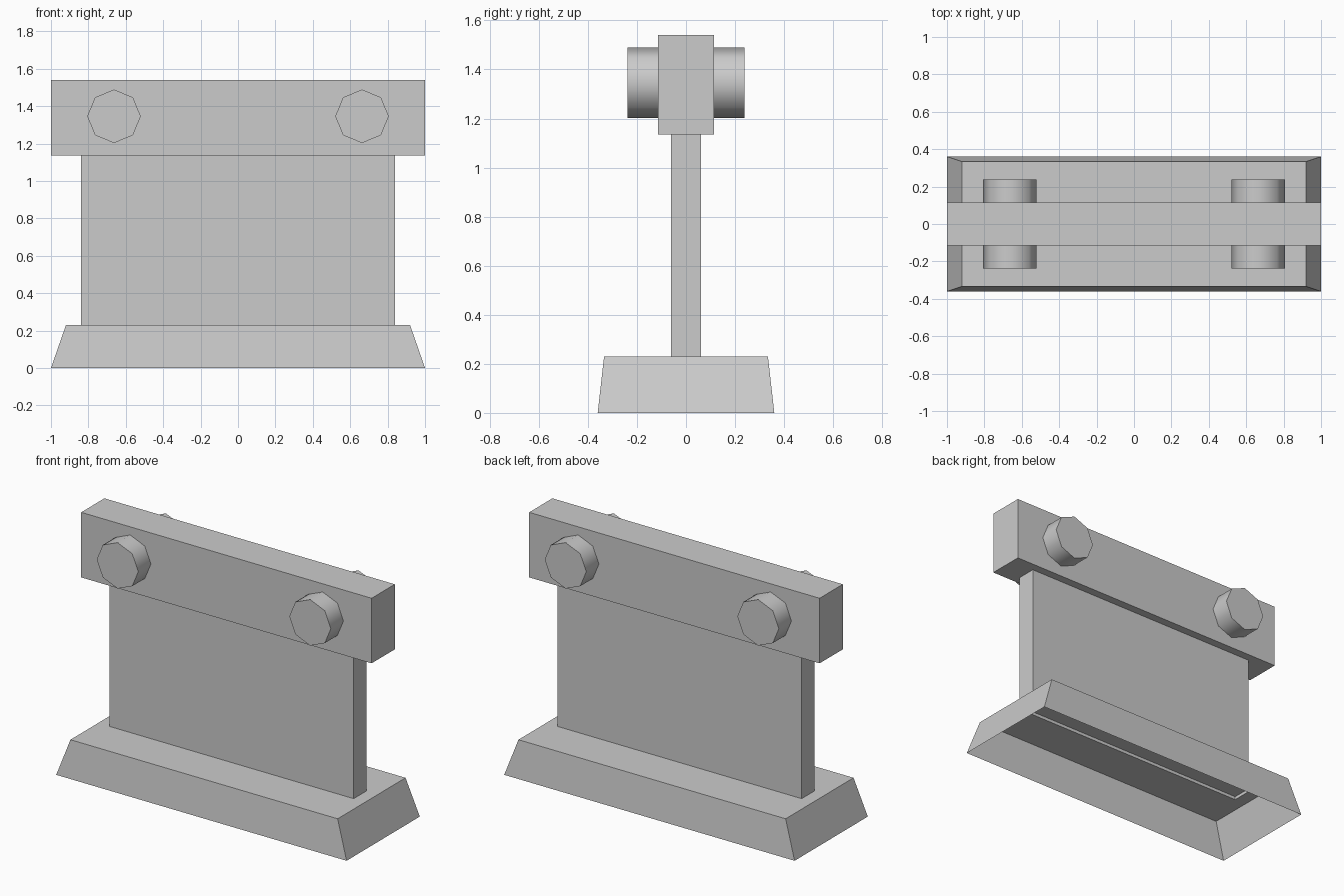
import bpy
import bmesh
import math

cube = bpy.data.objects.get("Cube")
if cube:
    bpy.data.objects.remove(cube, do_unlink=True)

grey = bpy.data.materials.new("plain grey")
grey.use_nodes = True
colour = (0.6, 0.6, 0.6, 1)
grey.diffuse_color = colour
grey.node_tree.nodes["Principled BSDF"].inputs["Base Color"].default_value = colour


def stack(name, loops, bottom=True):
    """Join rectangles (half width, half depth, height) from bottom to top."""
    bm = bmesh.new()
    corners = ((-1, -1), (1, -1), (1, 1), (-1, 1))
    rings = [[bm.verts.new((sx * hx, sy * hy, z)) for sx, sy in corners]
             for hx, hy, z in loops]
    for low, high in zip(rings, rings[1:]):
        for i in range(4):
            j = (i + 1) % 4
            bm.faces.new((low[i], low[j], high[j], high[i]))
    bm.faces.new(rings[-1])
    if bottom:
        bm.faces.new(rings[0][::-1])
    mesh = bpy.data.meshes.new(name)
    bm.to_mesh(mesh)
    bm.free()
    mesh.materials.append(grey)
    obj = bpy.data.objects.new(name, mesh)
    bpy.context.collection.objects.link(obj)


# Hollow tapered base, with a shallow raised socket under the panel
stack("base", [(1, 0.36, 0), (0.92, 0.334, 0.23), (0.84, 0.062, 0.23),
               (0.84, 0.062, 0.25)], bottom=False)

# Upright panel and the beam across its top
stack("panel", [(0.84, 0.062, 0.25), (0.84, 0.062, 1.135)])
stack("beam", [(1, 0.114, 1.135), (1, 0.114, 1.54)])

# Octagonal pegs passing through the beam
for side, x in (("right", -0.663), ("left", 0.663)):
    bpy.ops.mesh.primitive_cylinder_add(
        vertices=8, radius=0.143, depth=0.476,
        location=(x, 0, 1.346), rotation=(math.pi / 2, 0, 0))
    peg = bpy.context.object
    peg.name = side + "_peg"
    peg.data.materials.append(grey)
    bpy.ops.object.shade_smooth_by_angle(angle=math.radians(60))
